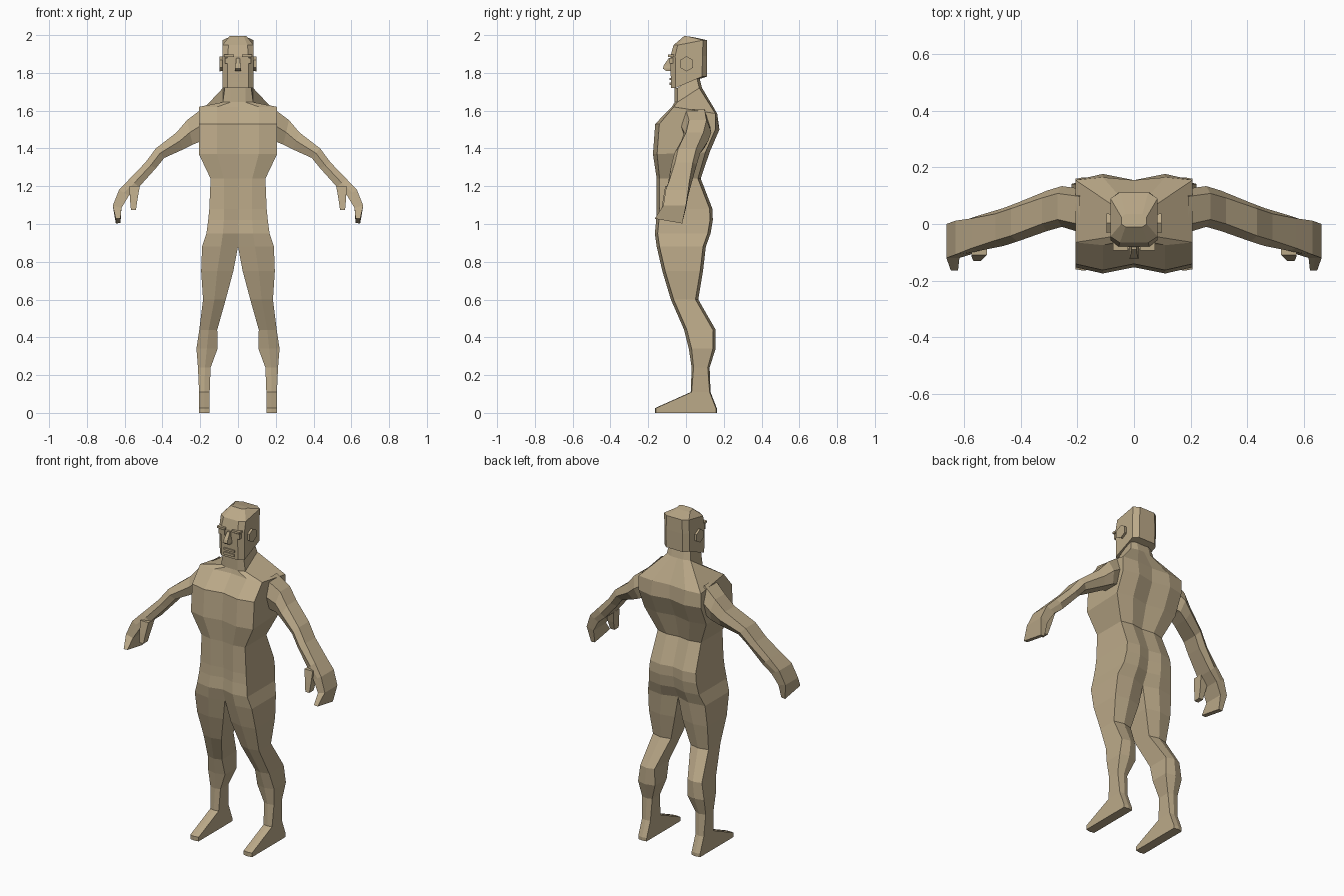
import bpy, bmesh
from mathutils import Vector

skin = bpy.data.materials.new("tan")
skin.diffuse_color = (0.50, 0.40, 0.25, 1)


def finish(name, bm, mirror=True):
    bmesh.ops.recalc_face_normals(bm, faces=bm.faces)
    me = bpy.data.meshes.new(name)
    bm.to_mesh(me)
    bm.free()
    me.materials.append(skin)
    ob = bpy.data.objects.new(name, me)
    bpy.context.collection.objects.link(ob)
    if mirror:
        m = ob.modifiers.new("mirror", 'MIRROR')
        m.merge_threshold = 0.0005
    return ob


def loft(name, rings, closed=lambda k: True, caps=(True, True), mirror=True):
    """Skin a list of point rings; closed(k) tells if strip k wraps around."""
    bm = bmesh.new()
    vs = [[bm.verts.new(p) for p in r] for r in rings]
    n = len(vs[0])
    for k in range(len(vs) - 1):
        a, b = vs[k], vs[k + 1]
        for i in range(n if closed(k) else n - 1):
            j = (i + 1) % n
            bm.faces.new((a[i], a[j], b[j], b[i]))
    if caps[0]:
        bm.faces.new(vs[0])
    if caps[1]:
        bm.faces.new(vs[-1])
    return finish(name, bm, mirror)


def half(zf, zb, xi, xm, xo, yf, yb, d=0.0, e=0.015):
    """Half cross-section: d = centre groove, e = set-back of the side corners."""
    return [(xi, yf + d, zf), (xm, yf, zf), (xo, yf + e, zf),
            (xo, yb - e, zb), (xm, yb, zb), (xi, yb - d, zb)]


# Torso and legs in one skin; the leg strips wrap around below the crotch
body = [
    half(1.72, 1.78, 0, .04, .07, -.06, .07),
    half(1.645, 1.72, 0, .04, .08, -.06, .085),
    half(1.62, 1.585, 0, .11, .207, -.075, .165, .01, .01),
    half(1.53, 1.50, 0, .11, .207, -.163, .177, .022, .022),
    half(1.37, 1.38, 0, .11, .207, -.175, .125, .022, .022),
    half(1.24, 1.24, 0, .075, .145, -.155, .078, .01),
    half(1.08, 1.08, 0, .075, .152, -.155, .14, .015),
    half(1.02, 1.02, 0, .075, .158, -.158, .142, .02),
    half(.95, .95, 0, .08, .167, -.165, .13, .02),
    half(.88, .88, 0, .09, .19, -.155, .105, .03),
    half(.75, .75, .025, .11, .195, -.125, .09, .02),
    half(.60, .60, .065, .125, .185, -.08, .065, .015),
    half(.44, .44, .11, .155, .205, -.01, .157, .015),
    half(.34, .34, .108, .165, .22, .015, .157, .015),
    half(.24, .24, .145, .175, .212, .03, .125, .01, .01),
    half(.11, .11, .15, .178, .206, .025, .13, .005, .005),
    half(.025, .02, .15, .178, .206, -.165, .165, .005, .005),
    half(0, 0, .15, .178, .206, -.165, .165, .005, .005),
]
loft("torso_and_legs", body, lambda k: k >= 9, (False, True))

# Head
head = [
    half(1.72, 1.78, 0, .055, .083, -.08, .11, 0, .025),
    half(1.89, 1.89, 0, .055, .083, -.082, .112, 0, .025),
    half(1.947, 1.973, 0, .05, .083, -.066, .112, 0, .022),
    half(1.995, 1.99, 0, .03, .045, -.01, .035, 0, .01),
]
loft("head", head, lambda k: False)


def arm_ring(t, b, yf, yb, inset, zf=0.0):
    """Hexagon between the top point t and bottom point b, given in x and z."""
    q = (yb - yf) * inset
    m = ((t[0] + b[0]) / 2, (t[1] + b[1]) / 2)
    return [(t[0], yf + q, t[1] + zf), (t[0], yb - q, t[1]), (m[0], yb, m[1]),
            (b[0], yb - q, b[1]), (b[0], yf + q, b[1] + zf), (m[0], yf, m[1] + zf)]


# Arm with closed mitten hand
arm = [
    arm_ring((.19, 1.61), (.19, 1.44), -.03, .125, .18),
    arm_ring((.27, 1.55), (.24, 1.42), -.01, .134, .18),
    arm_ring((.325, 1.485), (.29, 1.395), -.025, .118, .18),
    arm_ring((.435, 1.40), (.39, 1.35), -.062, .075, .15),
    arm_ring((.49, 1.326), (.435, 1.295), -.078, .056, .15),
    arm_ring((.573, 1.24), (.525, 1.195), -.095, .03, .08),
    arm_ring((.63, 1.18), (.578, 1.15), -.108, .012, 0),
    arm_ring((.663, 1.098), (.617, 1.085), -.12, 0, 0),
    arm_ring((.647, 1.003), (.622, 1.005), -.165, -.02, 0, .025),
]
loft("arm", arm)


def quad(x0, x1, y0, y1, z):
    return [(x0, y0, z), (x1, y0, z), (x1, y1, z), (x0, y1, z)]


# Thumb
loft("thumb", [quad(.52, .575, -.11, -.05, 1.20),
               quad(.532, .572, -.122, -.07, 1.13),
               quad(.54, .567, -.13, -.09, 1.075)])


def box(name, lo, hi, mirror=False):
    return loft(name, [quad(lo[0], hi[0], lo[1], hi[1], z) for z in (lo[2], hi[2])],
                mirror=mirror)


# Face: brows, eyes, nose, lips
box("brow", (.022, -.094, 1.885), (.074, -.06, 1.897), True)
box("eye", (.03, -.087, 1.85), (.07, -.06, 1.88), True)
loft("nose", [quad(-.016, .016, -.105, -.07, 1.81),
              quad(-.017, .017, -.122, -.07, 1.823),
              quad(-.013, .013, -.118, -.07, 1.84),
              quad(-.009, .009, -.09, -.07, 1.88)], mirror=False)
box("upper_lip", (-.036, -.088, 1.762), (.036, -.07, 1.774))
box("lower_lip", (-.034, -.088, 1.735), (.034, -.07, 1.75))

# Ears: six-sided plates
bm = bmesh.new()
bmesh.ops.create_cone(bm, cap_ends=True, segments=6, radius1=.036, radius2=.04, depth=.024)
for v in bm.verts:
    v.co = Vector((.086 + v.co.z, v.co.x + .003, v.co.y + 1.848))
finish("ear", bm)
